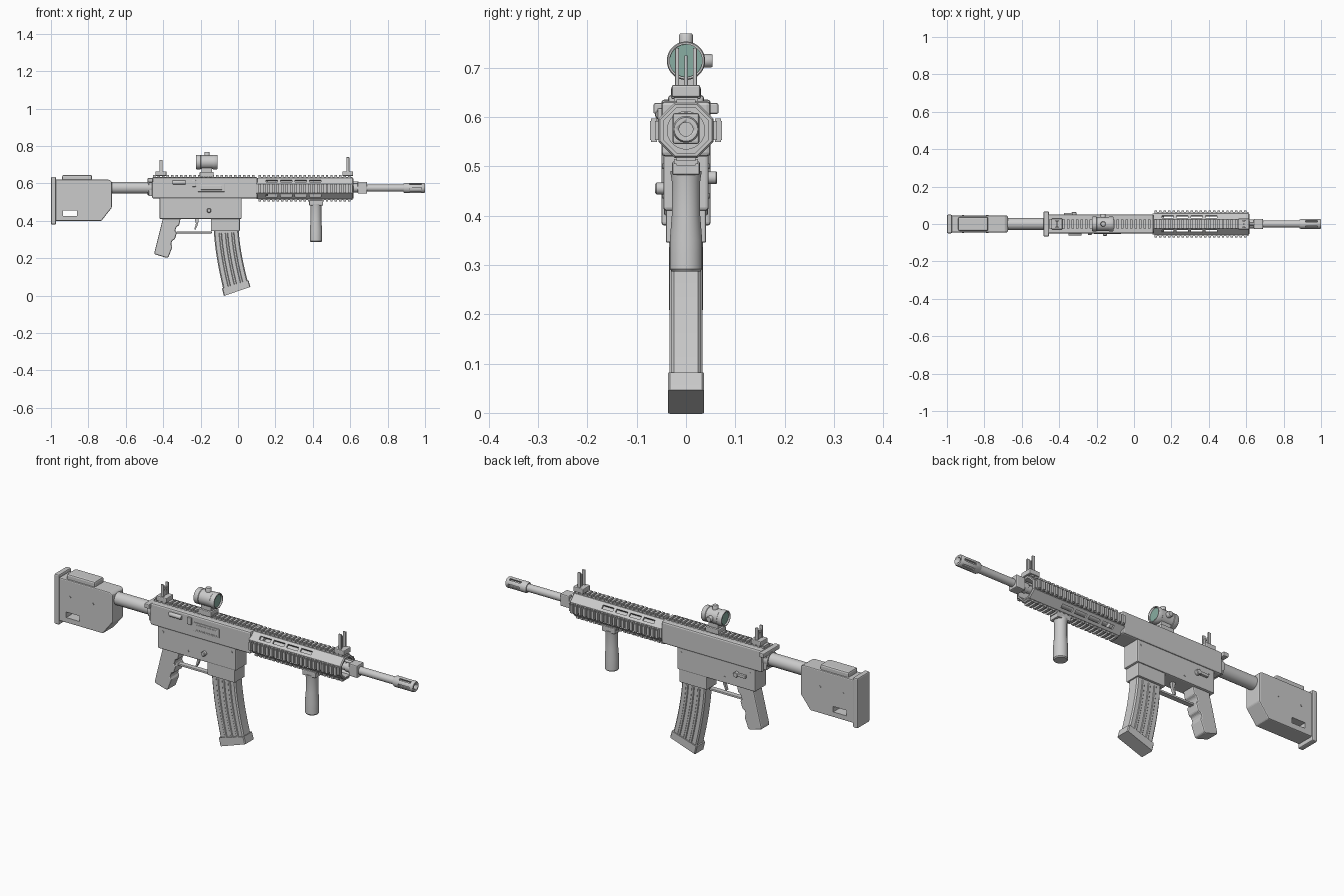
import bpy, bmesh, math
from mathutils import Matrix, Vector

if "Cube" in bpy.data.objects:
    bpy.data.objects.remove(bpy.data.objects["Cube"])

ZC = 0.573  # bore axis height


def finish(name, bm, bevel=0, smooth=False):
    bmesh.ops.recalc_face_normals(bm, faces=bm.faces)
    me = bpy.data.meshes.new(name)
    bm.to_mesh(me)
    bm.free()
    ob = bpy.data.objects.new(name, me)
    bpy.context.collection.objects.link(ob)
    bpy.ops.object.select_all(action='DESELECT')
    bpy.context.view_layer.objects.active = ob
    ob.select_set(True)
    if bevel:
        m = ob.modifiers.new("bevel", 'BEVEL')
        m.width, m.segments, m.limit_method = bevel, 2, 'ANGLE'
        bpy.ops.object.modifier_apply(modifier=m.name)
    if smooth:
        bpy.ops.object.shade_smooth_by_angle(angle=math.radians(35))
    return ob


def add_box(bm, x, y, z, rot=None):
    c = Vector((sum(x) / 2, sum(y) / 2, sum(z) / 2))
    m = Matrix.Translation(c) @ Matrix.Diagonal((x[1] - x[0], y[1] - y[0], z[1] - z[0], 1))
    bmesh.ops.create_cube(bm, size=1, matrix=(rot or Matrix()) @ m)


def box(name, x, y, z, bevel=0.003):
    bm = bmesh.new()
    add_box(bm, x, y if isinstance(y, tuple) else (-y, y), z)
    return finish(name, bm, bevel)


def prism(name, pts, hy, bevel=0.003):
    bm = bmesh.new()
    f = bm.faces.new([bm.verts.new((x, -hy, z)) for x, z in pts])
    g = bmesh.ops.extrude_face_region(bm, geom=[f])
    bmesh.ops.translate(bm, vec=(0, 2 * hy, 0), verts=[v for v in g['geom'] if isinstance(v, bmesh.types.BMVert)])
    return finish(name, bm, bevel)


def lathe(name, prof, origin, axis='X', n=32):
    """Closed solid turned from (distance along axis, radius) pairs."""
    bm = bmesh.new()
    rot = {'X': Matrix.Rotation(math.pi / 2, 4, 'Y'), 'Y': Matrix.Rotation(-math.pi / 2, 4, 'X'), 'Z': Matrix()}[axis]
    m = Matrix.Translation(origin) @ rot
    rings = [[bm.verts.new(m @ Vector((r * math.cos(a), r * math.sin(a), d)))
              for a in [2 * math.pi * (k + .5) / n for k in range(n)]] for d, r in prof]
    for a, b in zip(rings, rings[1:]):
        for k in range(n):
            bm.faces.new((a[k], a[(k + 1) % n], b[(k + 1) % n], b[k]))
    bm.faces.new(rings[0])
    bm.faces.new(rings[-1])
    return finish(name, bm, 0, n > 8)


def cut(ob, cutter):
    m = ob.modifiers.new("cut", 'BOOLEAN')
    m.object, m.operation, m.solver = cutter, 'DIFFERENCE', 'EXACT'
    bpy.context.view_layer.objects.active = ob
    bpy.ops.object.modifier_apply(modifier=m.name)
    bpy.data.objects.remove(cutter)


def around(angle):
    return Matrix.Translation((0, 0, ZC)) @ Matrix.Rotation(angle, 4, 'X')


def rail(name, x0, x1, base, top, angle=0, hw=0.024, pitch=0.0245):
    bm = bmesh.new()
    r = around(angle)
    mid = base + (top - base) * .4
    add_box(bm, (x0, x1), (-hw * .8, hw * .8), (base - .006, mid), r)
    n = round((x1 - x0) / pitch)
    step = (x1 - x0) / n
    for i in range(n):
        s = x0 + i * step
        add_box(bm, (s, s + step * .55), (-hw, hw), (mid - .004, top - .003), r)
        add_box(bm, (s, s + step * .55), (-hw * .8, hw * .8), (top - .003, top), r)
    return finish(name, bm)


# Stock with cheek rest, butt pad and sling hole
stock = prism("stock", [(-.977, .40), (-.73, .40), (-.675, .47), (-.675, .61), (-.69, .62), (-.977, .62)], .045, .005)
cut(stock, box("sling_cutter", (-.935, -.86), .1, (.427, .455), 0))
box("butt_pad", (-1, -.973), .05, (.38, .635), .006)
box("cheek_rest", (-.94, -.78), .037, (.612, .645), .008)
for x in (-.915, -.785):
    lathe("stock_screw", [(-.047, .006), (.047, .006)], (x, 0, .535), 'Y', 12)

# Buffer tube and rear fittings
lathe("buffer_tube", [(-.7, .032), (-.45, .032)], (0, 0, .577))
lathe("castle_nut", [(-.485, .038), (-.455, .038)], (0, 0, .577))
box("end_plate", (-.478, -.45), .036, (.532, .62))
box("charging_handle", (-.483, -.455), .066, (.606, .628), .004)

# Receivers
box("upper_receiver", (-.46, .105), .05, (.52, .632), .008)
prism("lower_receiver", [(-.42, .41), (.02, .41), (.02, .525), (-.42, .525)], .046, .006)
box("magazine_well", (-.145, .01), .041, (.345, .415), .004)
rail("receiver_rail", -.455, .1, .055, .071)
port = box("ejection_port", (-.215, -.07), (-.053, -.03), (.555, .6), .002)
cut(port, box("port_cutter", (-.205, -.08), (-.06, -.051), (.562, .593), 0))
box("ejection_door", (-.2, -.085), (-.053, -.04), (.566, .589), .002)
lathe("bolt_handle", [(-.35, .009), (-.345, .011), (-.285, .011), (-.28, .009)], (0, -.052, .605), 'X', 16)
box("forward_assist", (-.247, -.225), (-.058, -.04), (.582, .618))
lathe("magazine_release", [(-.063, .009), (-.06, .012), (-.03, .012)], (-.155, 0, .455), 'Y', 20)
lathe("selector_pivot", [(.04, .013), (.061, .013), (.063, .011)], (-.32, 0, .477), 'Y', 20)
box("selector_lever", (-.375, -.32), (.046, .06), (.47, .485))
for x, z in ((-.39, .5), (-.005, .5), (-.25, .44)):
    lathe("receiver_pin", [(-.048, .006), (.048, .006)], (x, 0, z), 'Y', 12)

# Pistol grip with finger grooves
prism("pistol_grip", [(-.40, .42), (-.305, .42), (-.315, .375), (-.329, .368), (-.336, .345), (-.327, .336),
                      (-.338, .30), (-.352, .294), (-.358, .272), (-.350, .263), (-.372, .205), (-.385, .203),
                      (-.448, .222), (-.446, .235)], .034, .008)

# Trigger and guard
prism("trigger", [(-.232, .42), (-.21, .42), (-.213, .385), (-.227, .352), (-.234, .354), (-.225, .385)], .008, .001)
box("trigger_guard", (-.33, -.14), .013, (.333, .343), .002)


# Curved magazine: sections swept between its rear and front edges
def magazine_part(name, f0, f1, hy, t0, t1, c=.006, n=10):
    bm = bmesh.new()
    rings = []
    for i in range(n + 1):
        t = t0 + (t1 - t0) * i / n
        s = t ** 1.6
        a = Vector((-.13 + .06 * s, 0, .37 - .37 * t))
        b = Vector((.003 + .058 * s, 0, .37 - .325 * t))
        d = (b - a).normalized()
        p, q = a.lerp(b, f0), a.lerp(b, f1)
        ring = []
        for o, k, y in ((p, c, -hy), (q, -c, -hy), (q, 0, -hy + c), (q, 0, hy - c),
                        (q, -c, hy), (p, c, hy), (p, 0, hy - c), (p, 0, -hy + c)):
            ring.append(bm.verts.new(o + d * k + Vector((0, y, 0))))
        rings.append(ring)
    for u, v in zip(rings, rings[1:]):
        for k in range(8):
            bm.faces.new((u[k], u[(k + 1) % 8], v[(k + 1) % 8], v[k]))
    bm.faces.new(rings[0])
    bm.faces.new(rings[-1])
    return finish(name, bm, 0, True)


magazine_part("magazine_body", 0, 1, .03, 0, .97)
magazine_part("magazine_base", -.04, 1.04, .036, .89, 1, .004, 2)
for k, f in enumerate((.2, .45, .7)):
    magazine_part("magazine_rib_%d" % (k + 1), f, f + .11, .033, .1, .9, .003)

# Octagonal hollow handguard with slots in the diagonal faces
R8 = .056 / math.cos(math.pi / 8)
guard = lathe("handguard", [(.1, R8), (.612, R8), (.617, R8 - .004)], (0, 0, ZC), 'X', 8)
r8 = .046 / math.cos(math.pi / 8)
cut(guard, lathe("guard_bore_cutter", [(.13, r8), (.7, r8)], (0, 0, ZC), 'X', 8))
bm = bmesh.new()
for q in range(4):
    for i in range(4):
        x = .15 + i * .077
        add_box(bm, (x, x + .062), (-.009, .009), (.035, .08), around(math.pi / 4 + q * math.pi / 2))
cut(guard, finish("slot_cutter", bm))
for side, q in (("top", 0), ("left", 1), ("bottom", 2), ("right", 3)):
    rail("handguard_rail_" + side, .11, .613, .056, .0735 if q % 2 else .071, q * math.pi / 2)
lathe("barrel_nut", [(.1, .039), (.16, .039)], (0, 0, ZC))

# Barrel, gas block and slotted muzzle device
lathe("barrel", [(.1, .019), (.93, .019)], (0, 0, ZC + .002))
box("gas_block", (.64, .69), .027, (.545, .608), .005)
lathe("gas_collar", [(.615, .024), (.65, .024)], (0, 0, ZC + .002))
lathe("gas_tube", [(.1, .007), (.645, .007)], (0, 0, ZC + .03), 'X', 12)
muzzle = lathe("muzzle_brake", [(.885, .023), (.892, .027), (.994, .027), (1, .024)], (0, 0, ZC + .002))
cut(muzzle, lathe("bore_cutter", [(.935, .014), (1.1, .014)], (0, 0, ZC + .002)))
bm = bmesh.new()
for i in range(6):
    add_box(bm, (.918, .982), (-.005, .005), (.018, .05), around(i * math.pi / 3 + math.pi / 6))
cut(muzzle, finish("vent_cutter", bm))

# Vertical foregrip
box("foregrip_clamp", (.38, .455), .028, (.482, .51), .004)
lathe("foregrip", [(.287, .029), (.292, .033), (.35, .033), (.40, .029), (.47, .029), (.49, .032)], (.417, 0, 0), 'Z')

# Iron sights: base, two ears and the aiming part
for name, x in (("rear_sight", -.412), ("front_sight", .587)):
    front = x > 0
    top = .74 if front else .725
    box(name + "_base", (x - .029, x + .029), .029, (.64, .665), .004)
    for s in (-1, 1):
        ys = sorted((s * .014, s * .022))
        box(name + "_ear", (x - .008, x + .008), tuple(ys), (.66, top), .002)
    if front:
        lathe("front_sight_post", [(.66, .004), (.725, .003)], (x, 0, 0), 'Z', 12)
    else:
        leaf = box("rear_sight_leaf", (x - .004, x + .004), .016, (.66, .705), .001)
        cut(leaf, lathe("peep_cutter", [(-.05, .005), (.05, .005)], (x, 0, .692), 'X', 16))

# Red dot sight
SZ = .714
box("optic_clamp", (-.205, -.13), .03, (.636, .662), .004)
box("optic_riser", (-.195, -.138), .02, (.655, .69), .003)
tube = lathe("optic_tube", [(-.225, .037), (-.222, .039), (-.2, .039), (-.198, .037), (-.135, .037),
                            (-.133, .039), (-.113, .039), (-.11, .037)], (0, 0, SZ))
cut(tube, lathe("tube_cutter", [(-.3, .033), (0, .033)], (0, 0, SZ)))
lathe("optic_top_knob", [(.745, .014), (.766, .014), (.769, .012)], (-.165, 0, 0), 'Z', 20)
lathe("optic_side_knob", [(.034, .014), (.051, .014), (.054, .012)], (-.165, 0, SZ), 'Y', 20)
glass = bpy.data.materials.new("glass_green")
glass.diffuse_color = (.25, .42, .36, 1)
glass.use_nodes = True
glass.node_tree.nodes["Principled BSDF"].inputs["Base Color"].default_value = glass.diffuse_color
for name, x in (("front_lens", -.122), ("rear_lens", -.216)):
    lathe(name, [(x, .0335), (x + .003, .0335)], (0, 0, SZ)).data.materials.append(glass)
